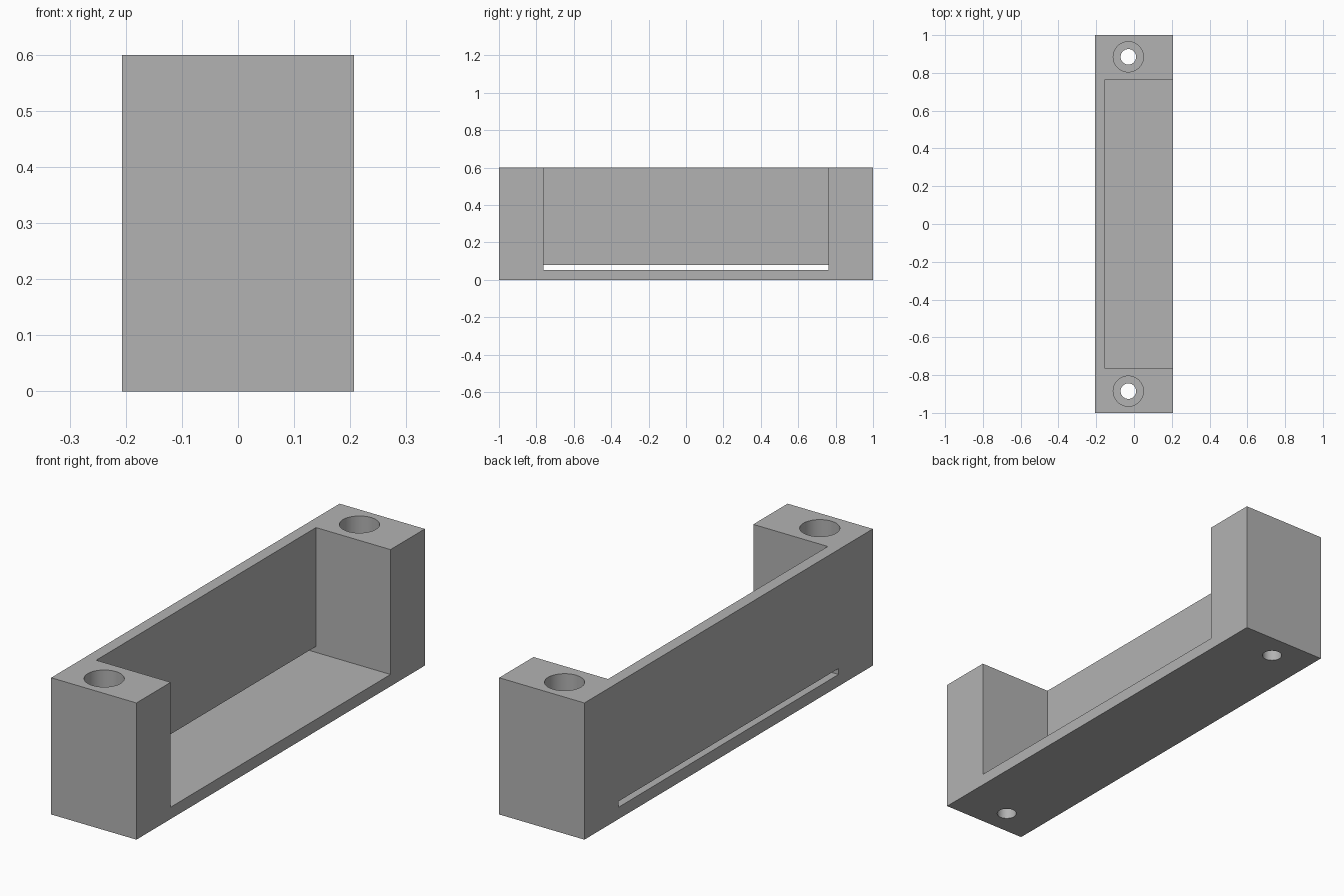
import bpy, bmesh, math
from mathutils import Vector

cube = bpy.data.objects.get("Cube")
if cube:
    bpy.data.objects.remove(cube, do_unlink=True)

HALF_X, HEIGHT = 0.207, 0.6
POCKET_Y, FLOOR, SLOT_TOP, WALL_X = 0.762, 0.052, 0.078, -0.155
HOLE_X, HOLE_Y, SEAT = -0.03, 0.885, 0.08

grey = bpy.data.materials.new("plain grey")
grey.use_nodes = True
colour = (0.45, 0.45, 0.45, 1)
grey.diffuse_color = colour
grey.node_tree.nodes["Principled BSDF"].inputs["Base Color"].default_value = colour


def finish(name, bm):
    bmesh.ops.recalc_face_normals(bm, faces=bm.faces)
    mesh = bpy.data.meshes.new(name)
    bm.to_mesh(mesh)
    bm.free()
    mesh.materials.append(grey)
    obj = bpy.data.objects.new(name, mesh)
    bpy.context.collection.objects.link(obj)
    return obj


def extrusion(name, profile, half_y):
    """Extrude an x-z profile along y, centred on y = 0."""
    bm = bmesh.new()
    face = bm.faces.new([bm.verts.new((x, -half_y, z)) for x, z in profile])
    out = bmesh.ops.extrude_face_region(bm, geom=[face])
    verts = [v for v in out["geom"] if isinstance(v, bmesh.types.BMVert)]
    bmesh.ops.translate(bm, verts=verts, vec=(0, 2 * half_y, 0))
    return finish(name, bm)


def stepped_bore(name, y, steps, sides=48):
    """Solid of revolution for a counterbored hole; steps are (radius, z)."""
    bm = bmesh.new()
    rings = []
    for r, z in steps:
        angles = [2 * math.pi * i / sides for i in range(sides)]
        rings.append([bm.verts.new((HOLE_X + r * math.cos(a), y + r * math.sin(a), z))
                      for a in angles])
    for low, high in zip(rings, rings[1:]):
        for i in range(sides):
            j = (i + 1) % sides
            bm.faces.new((low[i], low[j], high[j], high[i]))
    bm.faces.new(rings[0])
    bm.faces.new(rings[-1])
    return finish(name, bm)


# Solid block
bracket = extrusion("bracket_body", [(-HALF_X, 0), (HALF_X, 0),
                                     (HALF_X, HEIGHT), (-HALF_X, HEIGHT)], 1.0)

# Open pocket joined with the thin slot through the back wall
cutters = [extrusion("pocket_cutter", [
    (WALL_X, 0.7), (0.3, 0.7), (0.3, FLOOR),
    (-0.3, FLOOR), (-0.3, SLOT_TOP), (WALL_X, SLOT_TOP)], POCKET_Y)]

# Counterbored screw hole in each end block
for side in (-1, 1):
    cutters.append(stepped_bore("screw_hole_cutter", side * HOLE_Y,
                                [(0.041, -0.1), (0.041, SEAT), (0.08, SEAT), (0.08, 0.7)]))

for cutter in cutters:
    mod = bracket.modifiers.new(cutter.name, "BOOLEAN")
    mod.operation = "DIFFERENCE"
    mod.solver = "EXACT"
    mod.object = cutter
    cutter.hide_render = True

# Bake the cuts and remove the helpers
bpy.context.view_layer.update()
graph = bpy.context.evaluated_depsgraph_get()
result = bpy.data.meshes.new_from_object(bracket.evaluated_get(graph))
bracket.modifiers.clear()
bracket.data = result
for cutter in cutters:
    bpy.data.objects.remove(cutter, do_unlink=True)

# Smooth bores, crisp edges
bpy.ops.object.select_all(action="DESELECT")
bracket.select_set(True)
bpy.context.view_layer.objects.active = bracket
bpy.ops.object.shade_smooth_by_angle(angle=math.radians(30))
